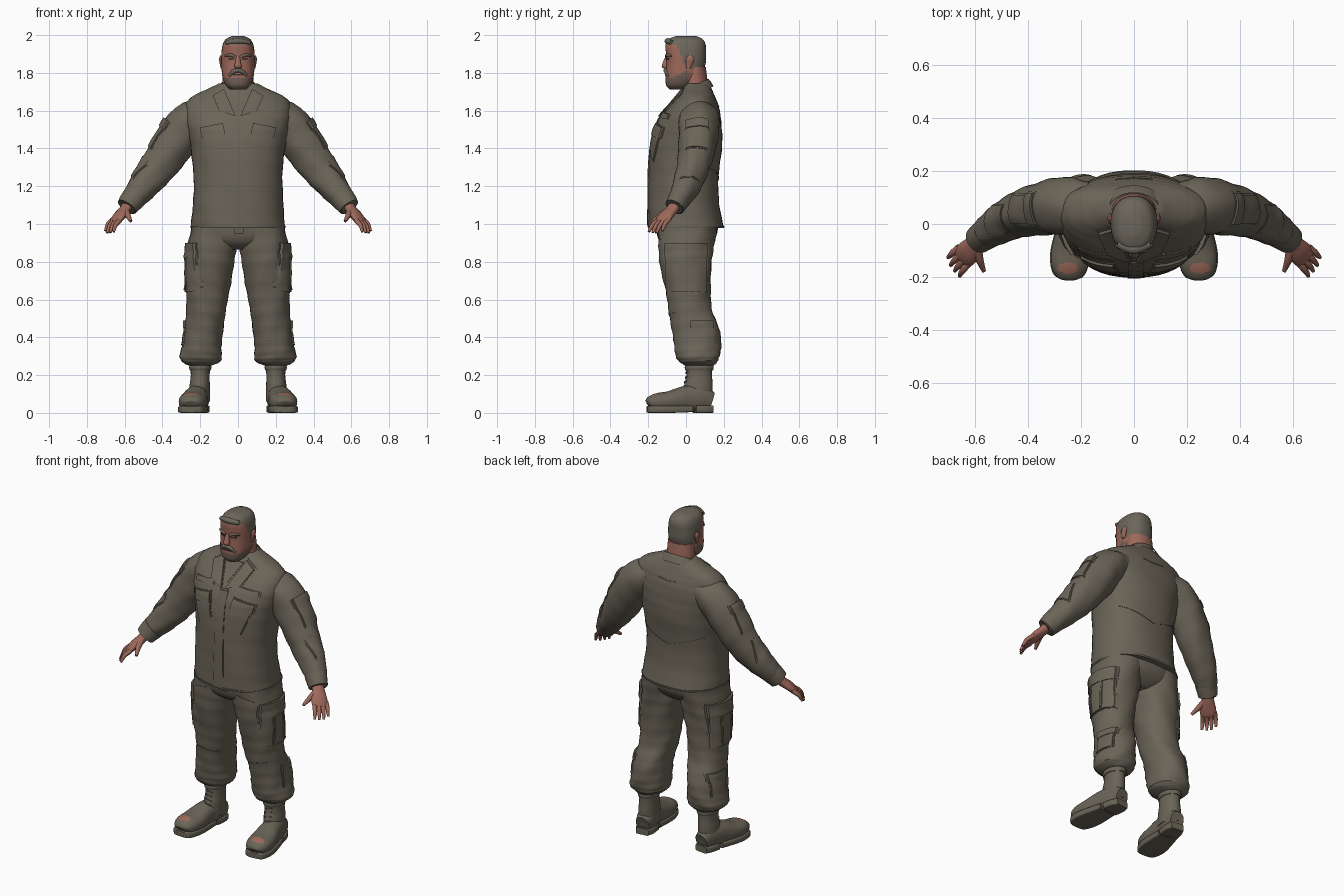
import bpy, bmesh, math
from mathutils import Vector
from mathutils.bvhtree import BVHTree

if "Cube" in bpy.data.objects:
    bpy.data.objects.remove(bpy.data.objects["Cube"])


def material(name, rgb):
    m = bpy.data.materials.new(name)
    m.use_nodes = True
    m.diffuse_color = (*rgb, 1)
    m.node_tree.nodes["Principled BSDF"].inputs["Base Color"].default_value = (*rgb, 1)
    m.node_tree.nodes["Principled BSDF"].inputs["Roughness"].default_value = 0.9
    return m


CLOTH = material("olive cloth", (0.145, 0.128, 0.096))
SKIN = material("skin", (0.34, 0.14, 0.105))
HAIR = material("grey hair", (0.148, 0.133, 0.104))
STUBBLE = material("stubble", (0.165, 0.115, 0.088))
LEATHER = material("boot leather", (0.142, 0.126, 0.094))
DARK = material("dark eyes", (0.05, 0.038, 0.03))


def finish(name, bm, mats, mirror=False, angle=40):
    bmesh.ops.recalc_face_normals(bm, faces=bm.faces)
    me = bpy.data.meshes.new(name)
    bm.to_mesh(me)
    bm.free()
    for m in mats:
        me.materials.append(m)
    me.shade_smooth()
    me.set_sharp_from_angle(angle=math.radians(angle))
    ob = bpy.data.objects.new(name, me)
    bpy.context.collection.objects.link(ob)
    if mirror:
        ob.modifiers.new("mirror", "MIRROR").use_mirror_merge = False
    return ob


def spline(pts, steps):
    # Catmull-Rom through position and radii together
    out = []
    for i in range(len(pts) - 1):
        a, b, c, d = pts[max(i - 1, 0)], pts[i], pts[i + 1], pts[min(i + 2, len(pts) - 1)]
        for k in range(steps):
            t = k / steps
            out.append([q + t / 2 * (r - p + t * (2 * p - 5 * q + 4 * r - s + t * (3 * (q - r) + s - p)))
                        for p, q, r, s in zip(a, b, c, d)])
    return out + [list(pts[-1])]


def skin(name, pts, mat, hint=None, power=2, n=28, steps=4, fold=0, tilt=0, caps=True,
         mirror=False, extra=(), rule=None):
    """Loft (x, y, z, a, b) rings: level ones, or across the path when a hint axis is given."""
    rings = spline(pts, steps)
    bm, loops = bmesh.new(), []
    for i, r in enumerate(rings):
        c, u, v = Vector(r[:3]), Vector((1, 0, 0)), Vector((0, 1, 0))
        if hint:
            t = Vector(rings[min(i + 1, len(rings) - 1)][:3]) - Vector(rings[max(i - 1, 0)][:3])
            v = t.cross(Vector(hint)).normalized()
            u = v.cross(t).normalized()
        loop = []
        for k in range(n):
            ang = math.tau * k / n
            x, y = math.cos(ang), math.sin(ang)
            wave = 1 + fold * math.sin(3 * ang + i * 1.3) * math.sin(2 * ang - i * 0.7)
            x, y = (math.copysign(abs(w) ** (2 / power), w) * wave for w in (x, y))
            p = c + u * x * r[3] + v * y * r[4]
            p.z += tilt * (p.y - c.y)
            loop.append(bm.verts.new(p))
        loops.append(loop)
    for a, b in zip(loops, loops[1:]):
        for k in range(n):
            bm.faces.new((a[k], a[k - 1], b[k - 1], b[k]))
    if caps:
        bm.faces.new(loops[0])
        bm.faces.new(loops[-1])
    if rule:
        for f in bm.faces:
            f.material_index = rule(f.calc_center_median())
    return finish(name, bm, [mat, *extra], mirror)


def patch(name, target, quad, axis, lift, mat=CLOTH, mirror=False, n=7):
    """Lay a thin quilted quad over the target by casting along the axis."""
    me = target.data
    tree = BVHTree.FromPolygons([v.co for v in me.vertices], [p.vertices[:] for p in me.polygons])
    axis = Vector(axis).normalized()
    a, b, c, d = (Vector(q) for q in quad)
    bm, grid = bmesh.new(), []
    for i in range(n + 1):
        row = []
        for j in range(n + 1):
            p = a.lerp(b, i / n).lerp(d.lerp(c, i / n), j / n)
            hit = tree.ray_cast(p - axis * 0.5, axis)[0] or tree.find_nearest(p)[0]
            row.append(bm.verts.new(hit - axis * lift))
        grid.append(row)
    for i in range(n):
        for j in range(n):
            bm.faces.new((grid[i][j], grid[i + 1][j], grid[i + 1][j + 1], grid[i][j + 1]))
    back = bmesh.ops.extrude_face_region(bm, geom=bm.faces[:])["geom"]
    for v in (g for g in back if isinstance(g, bmesh.types.BMVert)):
        v.co += axis * (lift + 0.004)
    return finish(name, bm, [mat], mirror)


def panel(name, target, quad, axis, lift=0.009, mirror=True):
    # Raised cloth with a stitched rim around it
    mid = sum((Vector(q) for q in quad), Vector()) / 4
    rim = [Vector(q) + (Vector(q) - mid).normalized() * 0.008 for q in quad]
    patch(name + "_rim", target, rim, axis, 0.003, mirror=mirror)
    patch(name, target, quad, axis, lift, mirror=mirror)


def front(*q):
    return [(x, 0, z) for x, z in q]


def side(y0, y1, z0, z1):
    return [(0.3, y0, z0), (0.3, y1, z0), (0.3, y1, z1), (0.3, y0, z1)]


BACKWARD, FORWARD, INWARD = (0, 1, 0), (0, -1, 0), (-1, 0, 0)

# Jacket body, collar and undershirt
jacket = skin("jacket", [(0, 0, .985, .25, .2), (0, -.012, 1.1, .24, .188), (0, -.012, 1.25, .235, .185),
                         (0, 0, 1.4, .25, .19), (0, .01, 1.5, .268, .18), (0, .027, 1.58, .28, .156),
                         (0, .045, 1.64, .275, .122), (0, .054, 1.68, .235, .098), (0, .058, 1.715, .16, .078),
                         (0, .06, 1.745, .1, .06)],
              CLOTH, power=2.3, n=40, fold=.012)
skin("jacket_hem", [(0, 0, .98, .252, .202), (0, 0, .99, .253, .203)], CLOTH, power=2.3, n=40, steps=1)
skin("collar", [(0, .048, 1.68, .13, .098), (0, .05, 1.715, .11, .08), (0, .05, 1.735, .096, .068)],
     CLOTH, tilt=.5, caps=False)
patch("undershirt", jacket, front((-.06, 1.7), (.06, 1.7), (.01, 1.6), (-.01, 1.6)), BACKWARD, .006)
panel("lapels", jacket, front((.012, 1.57), (.1, 1.6), (.135, 1.68), (.075, 1.715)), BACKWARD, .013)

# Jacket front and back details
panel("placket", jacket, front((-.025, .995), (.04, .995), (.035, 1.56), (-.02, 1.56)), BACKWARD, .006, False)
panel("chest_pockets", jacket, front((.052, 1.4), (.138, 1.335), (.2, 1.5), (.08, 1.52)), BACKWARD, .007)
panel("pocket_flaps", jacket, front((.068, 1.475), (.19, 1.455), (.203, 1.51), (.08, 1.535)), BACKWARD, .012)
panel("chest_tapes", jacket, front((.075, 1.57), (.21, 1.555), (.21, 1.58), (.075, 1.595)), BACKWARD, .006)
patch("back_seam", jacket, front((.005, 1.235), (.2, 1.3), (.2, 1.306), (.005, 1.241)), FORWARD, .003, mirror=True)
patch("yoke_seam", jacket, front((0, 1.62), (.07, 1.63), (.07, 1.635), (0, 1.625)), FORWARD, .003, mirror=True)

# Sleeves with shoulder pockets, elbow patches and cuffs
sleeve = skin("sleeves", [(.17, .06, 1.58, .1, .08), (.26, .068, 1.535, .108, .108), (.35, .058, 1.41, .1, .108),
                          (.43, .035, 1.29, .085, .095), (.51, -.003, 1.19, .073, .077),
                          (.57, -.045, 1.115, .052, .058), (.59, -.062, 1.09, .048, .05)],
              CLOTH, hint=(0, 1, 0), n=28, fold=.045, mirror=True)
OUT = (-.8, 0, -.6)


def sleeve_quad(x, y, z, length, width):
    d, w = Vector((.57, 0, -.82)) * length / 2, Vector((0, width / 2, 0))
    c = Vector((x, y, z))
    return [c - d - w, c - d + w, c + d + w, c + d - w]


panel("sleeve_pockets", sleeve, sleeve_quad(.38, .055, 1.44, .16, .11), OUT, .007)
panel("sleeve_flaps", sleeve, sleeve_quad(.35, .058, 1.5, .05, .12), OUT, .012)
panel("elbow_patches", sleeve, sleeve_quad(.5, .02, 1.28, .12, .1), OUT, .005)
skin("cuffs", [(.55, -.032, 1.14, .06, .066), (.57, -.046, 1.115, .056, .062), (.588, -.06, 1.09, .053, .056)],
     CLOTH, hint=(0, 1, 0), mirror=True)

# Hands
WIDE = Vector((.45, .8, .1)).normalized()
skin("palms", [(.575, -.05, 1.11, .034, .03), (.6, -.075, 1.075, .036, .026), (.625, -.105, 1.045, .046, .024),
               (.645, -.125, 1.02, .045, .018), (.655, -.135, 1.01, .035, .01)],
     SKIN, hint=WIDE, n=16, mirror=True)
for k, finger in enumerate(("index", "middle", "ring", "little")):
    o = k - 1.5
    root = Vector((.643, -.119, 1.022)) + WIDE * o * .024
    tip = root + Vector((.044, -.05, -.072)) * (1 - .1 * abs(o - .3)) + WIDE * o * .004
    bend = root.lerp(tip, .5) + Vector((.006, -.004, .006))
    skin(finger + "_fingers", [(*root, .013, .013), (*bend, .012, .012), (*tip, .007, .007)],
         SKIN, hint=WIDE, n=10, mirror=True)
skin("thumbs", [(.592, -.085, 1.075, .018, .018), (.585, -.13, 1.05, .016, .016), (.567, -.178, 1.015, .008, .008)],
     SKIN, hint=(1, 0, 0), n=10, mirror=True)

# Trousers
pelvis = skin("trouser_seat", [(0, .005, 1.03, .235, .165), (0, .005, .95, .242, .16), (0, 0, .9, .2, .135),
                               (0, 0, .865, .1, .09)], CLOTH, power=2.3)
leg = skin("trouser_legs", [(.125, .006, .99, .122, .158), (.135, 0, .88, .131, .147), (.147, 0, .78, .124, .136),
                            (.159, .01, .65, .114, .12), (.167, .022, .55, .106, .115), (.18, .05, .45, .102, .126),
                            (.19, .06, .36, .104, .125), (.197, .063, .3, .112, .116), (.197, .065, .27, .1, .1),
                            (.2, .07, .25, .06, .075)],
           CLOTH, power=2.2, n=32, fold=.035, mirror=True)
panel("cargo_pockets", leg, side(-.11, .11, .64, .85), INWARD, .011)
panel("cargo_flaps", leg, side(-.115, .115, .82, .9), INWARD, .016)
for y in (-.045, .045):
    patch("cargo_pleats", leg, side(y - .006, y + .006, .65, .82), INWARD, .016, mirror=True)
panel("calf_pockets", leg, side(.03, .14, .36, .48), INWARD, .008)
panel("calf_flaps", leg, side(.025, .145, .45, .49), INWARD, .012)
patch("knee_seams", leg, front((.09, .5), (.24, .53), (.24, .535), (.09, .505)), BACKWARD, .003, mirror=True)
patch("hip_seams", leg, front((.05, .94), (.2, .915), (.2, .92), (.05, .945)), BACKWARD, .003, mirror=True)
patch("fly", pelvis, front((-.02, .95), (.03, .95), (.03, 1.0), (-.02, 1.0)), BACKWARD, .009)
skin("ankle_ties", [(.197, .065, .262, .085, .09), (.197, .065, .274, .102, .102)], CLOTH, mirror=True)


# Boots with split soles, laces and worn toes
def toe_rule(p):
    return int(p.z > .06 and math.hypot((p.x - .25) / .04, (p.y + .166) / .021) < 1)


shaft = skin("boot_shafts", [(.205, .06, .06, .056, .078), (.203, .065, .14, .054, .076),
                             (.2, .07, .2, .05, .068), (.2, .07, .28, .055, .07)], LEATHER, mirror=True)
skin("boot_feet", [(.248, -.203, .045, .03, .015), (.247, -.19, .052, .055, .035), (.243, -.15, .058, .071, .047),
                   (.235, -.09, .062, .074, .053), (.222, 0, .075, .062, .068),
                   (.207, .08, .075, .055, .07), (.2, .135, .06, .042, .05)],
     LEATHER, hint=(1, 0, 0), power=2.3, n=44, steps=8, mirror=True, extra=(SKIN,), rule=toe_rule)
skin("boot_soles", [(.249, -.207, .019, .03, .016), (.248, -.193, .019, .058, .019), (.243, -.14, .019, .075, .019),
                    (.235, -.08, .019, .075, .019), (.22, .03, .021, .06, .017)],
     LEATHER, hint=(1, 0, 0), power=7, mirror=True)
skin("boot_heels", [(.215, .045, .02, .058, .02), (.205, .1, .02, .055, .02), (.2, .14, .02, .04, .02)],
     LEATHER, hint=(1, 0, 0), power=7, mirror=True)
skin("boot_cuffs", [(.2, .07, .225, .055, .073), (.2, .07, .24, .059, .077), (.2, .07, .255, .056, .073)],
     LEATHER, mirror=True)
for k in range(5):
    z = .13 + k * .025
    patch("boot_laces", shaft, front((.18, z), (.225, z + .01), (.225, z + .016), (.18, z + .006)),
          BACKWARD, .006, LEATHER, True, 3)


# Head: hair above a sloping hairline, stubble along the jaw and up to the sideburns
def head_rule(p):
    if p.z > min(1.95, max(1.815, 1.95 - (p.y + .05) * 2.4)):
        return 1
    jaw = 1.77 + .5 * max(0, p.y + .08)
    return 2 if p.z < jaw and p.y < .015 else 0


skin("neck", [(0, .05, 1.64, .09, .075), (0, .05, 1.74, .084, .066), (0, .045, 1.83, .08, .06)], SKIN)
head = skin("head", [(0, -.04, 1.712, .04, .045), (0, -.033, 1.735, .066, .072), (0, -.014, 1.78, .083, .094),
                     (0, 0, 1.85, .088, .104), (0, 0, 1.9, .088, .106), (0, -.002, 1.95, .081, .106),
                     (0, -.002, 1.98, .063, .088), (0, 0, 1.996, .028, .05)],
            SKIN, power=2.3, n=48, steps=7, extra=(HAIR, STUBBLE), rule=head_rule)
skin("quiff", [(-.06, -.075, 1.96, .012, .015), (0, -.095, 1.968, .016, .019), (.06, -.075, 1.96, .012, .015)],
     HAIR, hint=(0, 0, 1), n=12)

# Face
skin("nose", [(0, -.098, 1.89, .01, .01), (0, -.108, 1.86, .014, .013), (0, -.112, 1.835, .02, .017),
              (0, -.105, 1.822, .013, .012)], SKIN, n=14)
skin("moustache", [(-.048, -.09, 1.782, .008, .008), (-.025, -.105, 1.806, .012, .011), (0, -.11, 1.813, .01, .01),
                   (.025, -.105, 1.806, .012, .011), (.048, -.09, 1.782, .008, .008)], HAIR, hint=(0, 0, 1), n=10)
skin("brows", [(.014, -.104, 1.884, .008, .008), (.04, -.099, 1.895, .009, .009), (.068, -.078, 1.89, .005, .005)],
     STUBBLE, hint=(0, 0, 1), n=10, mirror=True)
patch("eyes", head, front((.02, 1.868), (.052, 1.87), (.052, 1.88), (.02, 1.876)), BACKWARD, .003, DARK, True, 3)
patch("mouth", head, front((-.025, 1.786), (.025, 1.786), (.022, 1.793), (-.022, 1.793)), BACKWARD, .003, DARK, n=3)
skin("ears", [(.086, .012, 1.822, .006, .01), (.089, .018, 1.85, .008, .018), (.091, .022, 1.875, .009, .021),
              (.089, .022, 1.892, .005, .01)], SKIN, n=12, mirror=True)
